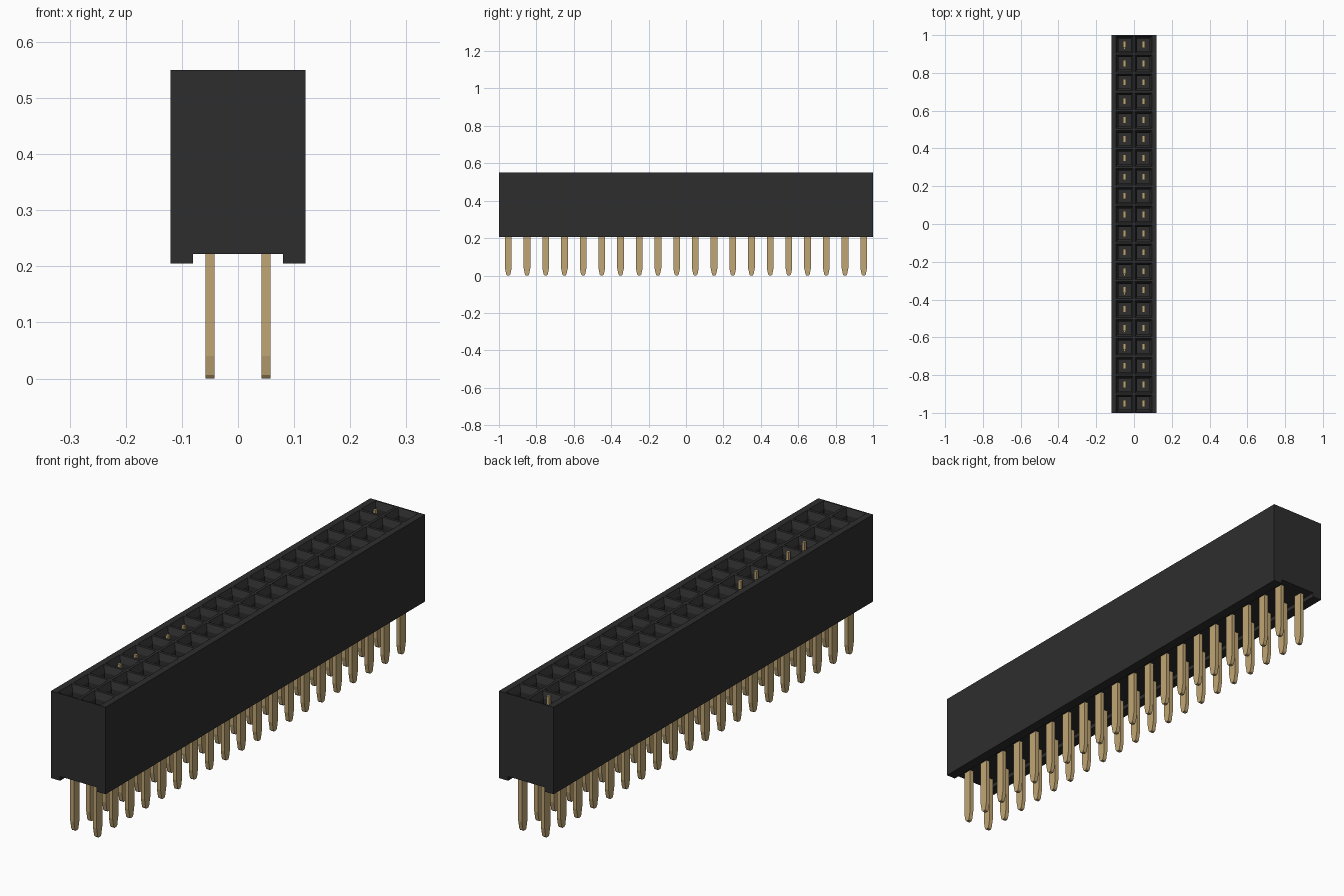
import bpy, bmesh

old = bpy.data.objects.get("Cube")
if old:
    bpy.data.objects.remove(old)

ROWS, PITCH = 20, 0.1
COLUMNS = (-0.05, 0.05)
TOP, BASE, FOOT = 0.55, 0.222, 0.205
ROW_Y = [(i - (ROWS - 1) / 2) * PITCH for i in range(ROWS)]


def material(name, colour):
    m = bpy.data.materials.new(name)
    m.use_nodes = True
    m.diffuse_color = (*colour, 1)
    m.node_tree.nodes["Principled BSDF"].inputs["Base Color"].default_value = (*colour, 1)
    return m


black = material("black plastic", (0.027, 0.027, 0.027))
gold = material("gold metal", (0.53, 0.38, 0.175))


def finish(name, bm, mat):
    bmesh.ops.recalc_face_normals(bm, faces=bm.faces)
    mesh = bpy.data.meshes.new(name)
    bm.to_mesh(mesh)
    bm.free()
    mesh.materials.append(mat)
    ob = bpy.data.objects.new(name, mesh)
    bpy.context.collection.objects.link(ob)
    return ob


def add_box(bm, x0, x1, y0, y1, z0, z1):
    verts = bmesh.ops.create_cube(bm, size=1)["verts"]
    for v in verts:
        v.co = (x1 if v.co.x > 0 else x0, y1 if v.co.y > 0 else y0, z1 if v.co.z > 0 else z0)
    return verts


# Housing: a top grid whose cells sink into funnelled sockets
bm = bmesh.new()
xs = (-0.12, -0.1, 0, 0.1, 0.12)
grid = [[bm.verts.new((x, -1 + j * PITCH, TOP)) for x in xs] for j in range(ROWS + 1)]
cells = []
for a, b in zip(grid, grid[1:]):
    for i in range(len(xs) - 1):
        face = bm.faces.new((a[i], a[i + 1], b[i + 1], b[i]))
        if i in (1, 2):
            cells.append(face)
bm.normal_update()
rim = [e for e in bm.edges if e.is_boundary]
walls = bmesh.ops.extrude_edge_only(bm, edges=rim)["geom"]
for v in walls:
    if isinstance(v, bmesh.types.BMVert):
        v.co.z = BASE
bmesh.ops.contextual_create(bm, geom=[e for e in walls if isinstance(e, bmesh.types.BMEdge) and e.is_boundary])
bmesh.ops.inset_individual(bm, faces=cells, thickness=0.008)
bmesh.ops.inset_individual(bm, faces=cells, thickness=0.016, depth=-0.025)
bottom = bmesh.ops.extrude_discrete_faces(bm, faces=cells)["faces"]
for f in bottom:
    for v in f.verts:
        v.co.z = 0.3
finish("socket_housing", bm, black)

# Two standoff rails under the long edges
for name, x0, x1 in (("left_rail", 0.08, 0.12), ("right_rail", -0.12, -0.08)):
    bm = bmesh.new()
    add_box(bm, x0, x1, -1, 1, FOOT, BASE)
    finish(name, bm, black)

# Flat pins with a tapered tip
bm = bmesh.new()
for x in COLUMNS:
    for y in ROW_Y:
        add_box(bm, x - 0.008, x + 0.008, y - 0.018, y + 0.018, 0.04, 0.44)
        for z0, z1, w0, w1 in ((0.006, 0.04, 0.011, 0.018), (0, 0.006, 0.006, 0.011)):
            for v in add_box(bm, x - 0.008, x + 0.008, -1, 1, z0, z1):
                w = w1 if v.co.z > (z0 + z1) / 2 else w0
                v.co.y = y + v.co.y * w
finish("pins", bm, gold)

# A few raised contact tabs in the right-hand row
bm = bmesh.new()
for row in (3, 4, 6, 7, 19):
    y = ROW_Y[row] - 0.019
    add_box(bm, -0.056, -0.044, y - 0.006, y + 0.006, 0.43, TOP)
finish("contact_tabs", bm, gold)
